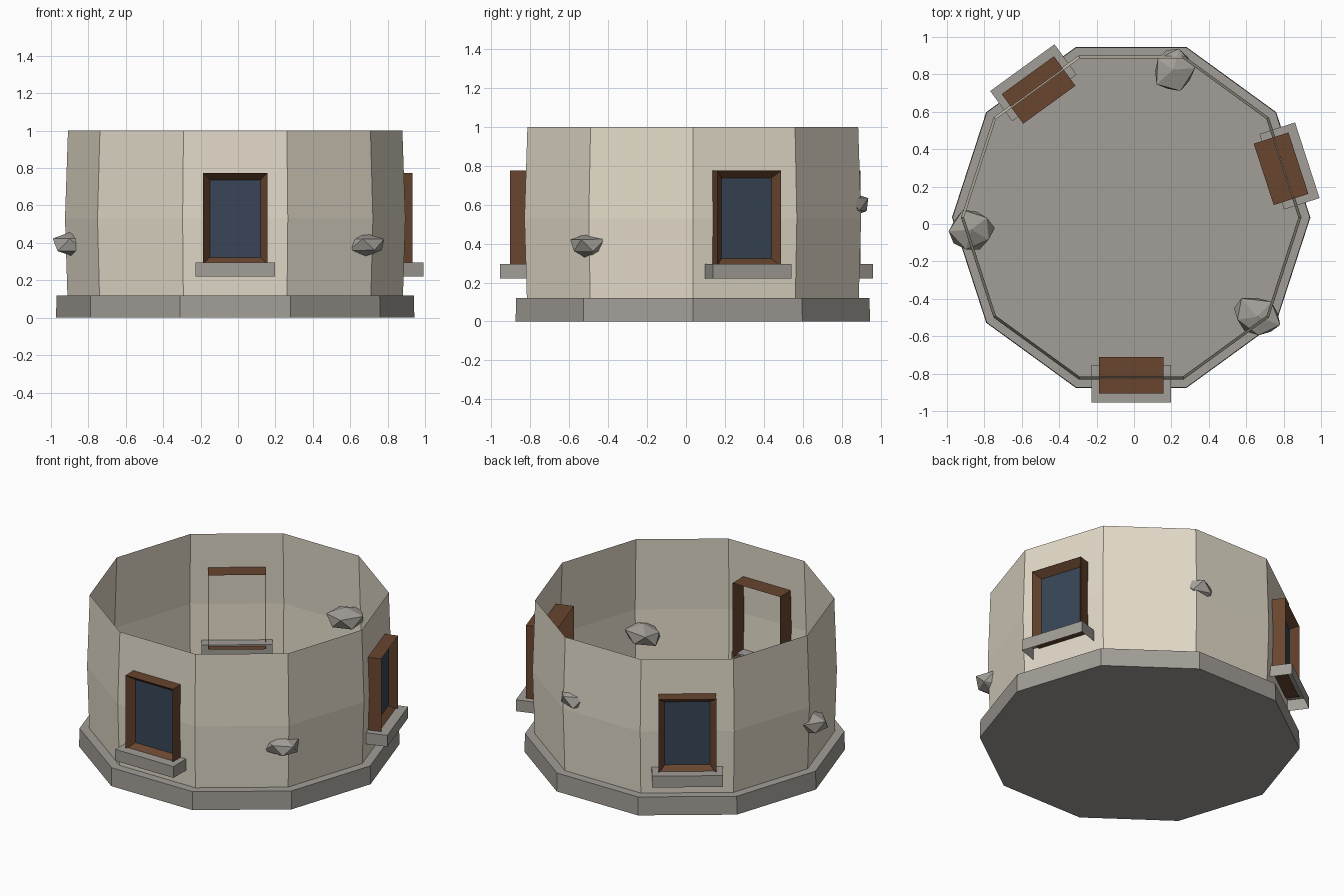
import bpy, bmesh, random
from math import radians, cos, sin, pi
from mathutils import Matrix, Vector

if "Cube" in bpy.data.objects:
    bpy.data.objects.remove(bpy.data.objects["Cube"])

CX, CY = -0.015, 0.035          # tower axis
random.seed(4)


def mat(name, rgb):
    m = bpy.data.materials.new(name)
    m.diffuse_color = (*rgb, 1)
    m.use_nodes = True
    m.node_tree.nodes["Principled BSDF"].inputs["Base Color"].default_value = m.diffuse_color
    return m


PLASTER = mat("plaster", (0.76, 0.70, 0.58))
STONE = mat("stone", (0.36, 0.34, 0.31))
WOOD = mat("wood", (0.14, 0.06, 0.028))
GLASS = mat("glass", (0.04, 0.06, 0.095))


def finish(bm, name, *mats):
    me = bpy.data.meshes.new(name)
    bm.to_mesh(me)
    bm.free()
    for m in mats:
        me.materials.append(m)
    ob = bpy.data.objects.new(name, me)
    bpy.context.collection.objects.link(ob)
    return ob


def decagon_shell(name, profile, material, capped):
    """Ten-sided shell through (radius, z) rings."""
    bm = bmesh.new()
    rings = [[bm.verts.new((CX + r * cos(i * pi / 5), CY + r * sin(i * pi / 5), z))
              for i in range(10)] for r, z in profile]
    for a, b in zip(rings, rings[1:]):
        for i in range(10):
            j = (i + 1) % 10
            bm.faces.new((a[i], a[j], b[j], b[i]))
    if capped:
        bm.faces.new(rings[0][::-1])
        bm.faces.new(rings[-1])
    return finish(bm, name, material)


def radial_box(r0, r1, width, z0, z1, angle):
    """Box facing outward from the tower axis at the given angle."""
    bm = bmesh.new()
    bmesh.ops.create_cube(bm, size=1)
    for v in bm.verts:
        v.co = Vector(((r0 + r1) / 2 + v.co.x * (r1 - r0), v.co.y * width,
                       (z0 + z1) / 2 + v.co.z * (z1 - z0)))
    bm.normal_update()
    place = Matrix.Translation((CX, CY, 0)) @ Matrix.Rotation(radians(angle), 4, 'Z')
    return bm, place


def drop_face(bm, direction):
    d = Vector(direction)
    bmesh.ops.delete(bm, geom=[f for f in bm.faces if f.normal.dot(d) > 0.9],
                     context='FACES')


def window(tag, angle):
    # open-backed frame with splayed reveal and recessed pane
    bm, place = radial_box(0.745, 0.94, 0.345, 0.285, 0.775, angle)
    drop_face(bm, (-1, 0, 0))
    front = next(f for f in bm.faces if f.normal.x > 0.9)
    bmesh.ops.inset_region(bm, faces=[front], thickness=0.053)
    for v in front.verts:
        v.co.x -= 0.05
    front.material_index = 1
    bm.transform(place)
    finish(bm, tag + "_window_frame", WOOD, GLASS)
    # sill, open underneath
    bm, place = radial_box(0.79, 0.99, 0.425, 0.22, 0.295, angle)
    drop_face(bm, (0, 0, -1))
    bm.transform(place)
    finish(bm, tag + "_window_sill", STONE)


def rock(name, loc, size, angle):
    bm = bmesh.new()
    bmesh.ops.create_icosphere(bm, subdivisions=1, radius=1)
    for v in bm.verts:
        v.co *= random.uniform(0.88, 1.1)
    bm.transform(Matrix.Translation(loc) @ Matrix.Rotation(radians(angle), 4, 'Z')
                 @ Matrix.Diagonal((*size, 1)))
    finish(bm, name, STONE)


# plinth and bulging wall
decagon_shell("plinth", [(0.958, 0), (0.955, 0.12)], STONE, True)
decagon_shell("wall", [(0.897, 0.12), (0.91, 0.53), (0.894, 1.0)], PLASTER, False)

# windows on every third or fourth side
for tag, ang in (("front", -90), ("right", 18), ("back_left", 126)):
    window(tag, ang)

# protruding stones
rock("back_stone", (0.21, 0.825, 0.60), (0.13, 0.12, 0.075), 75)
rock("left_stone", (-0.87, -0.03, 0.39), (0.13, 0.12, 0.072), 184)
rock("right_stone", (0.66, -0.495, 0.39), (0.145, 0.11, 0.07), -20)
